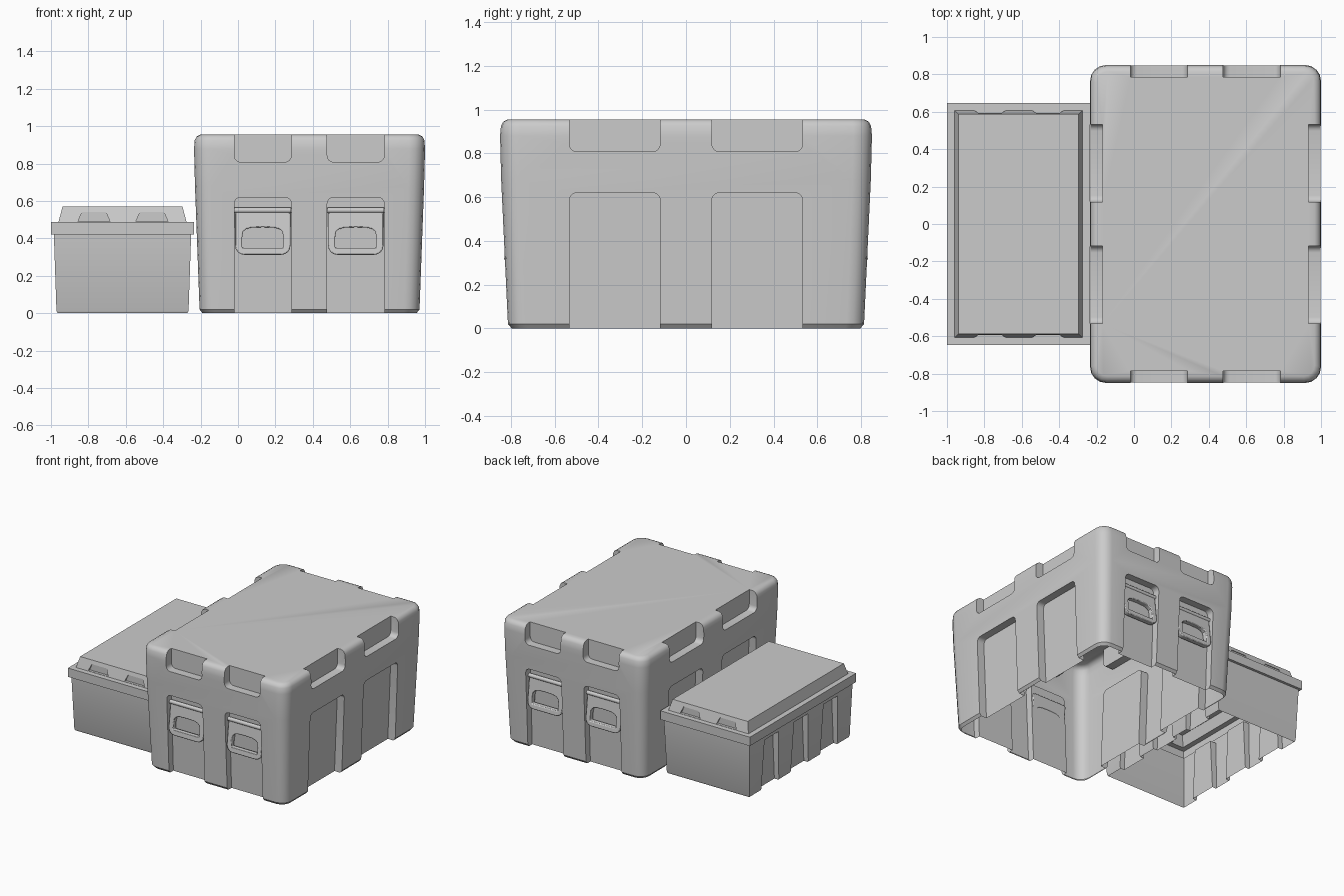
import bpy, bmesh, math
from mathutils import Vector

if "Cube" in bpy.data.objects:
    bpy.data.objects.remove(bpy.data.objects["Cube"])

BIG_X, SMALL_X = 0.3825, -0.6175


def new_object(name, bm):
    bmesh.ops.recalc_face_normals(bm, faces=bm.faces)
    mesh = bpy.data.meshes.new(name)
    bm.to_mesh(mesh)
    bm.free()
    obj = bpy.data.objects.new(name, mesh)
    bpy.context.collection.objects.link(obj)
    return obj


def bridge(bm, rings):
    """Skin a stack of equal point loops and cap both ends."""
    loops = [[bm.verts.new(p) for p in r] for r in rings]
    for a, b in zip(loops, loops[1:]):
        for i in range(len(a)):
            j = (i + 1) % len(a)
            bm.faces.new((a[i], a[j], b[j], b[i]))
    bm.faces.new(loops[0][::-1])
    bm.faces.new(loops[-1])


def outline(u0, u1, z0, z1, r_bottom=0, r_top=0, n=4):
    """Rectangle with separately rounded bottom and top corners."""
    pts = []
    for u, z, su, sz, r, a0 in ((u1, z0, -1, 1, r_bottom, -90), (u1, z1, -1, -1, r_top, 0),
                                (u0, z1, 1, -1, r_top, 90), (u0, z0, 1, 1, r_bottom, 180)):
        if not r:
            pts.append((u, z))
            continue
        for i in range(n + 1):
            a = math.radians(a0 + 90 * i / n)
            pts.append((u + su * r + r * math.cos(a), z + sz * r + r * math.sin(a)))
    return pts


def place(side, cx, u, d, z):
    """Map a width / depth / height point onto one side of a box."""
    return Vector({"front": (u, -d, z), "back": (u, d, z),
                   "right": (cx + d, u, z), "left": (cx - d, u, z)}[side])


def prism(bm, side, cx, pts, inner, outer):
    bridge(bm, [[place(side, cx, u, f(z), z) for u, z in pts] for f in (inner, outer)])


def cut(obj, cutter):
    mod = obj.modifiers.new("cut", "BOOLEAN")
    mod.operation, mod.solver, mod.object = "DIFFERENCE", "EXACT", cutter
    bpy.context.view_layer.update()
    dg = bpy.context.evaluated_depsgraph_get()
    mesh = bpy.data.meshes.new_from_object(obj.evaluated_get(dg))
    obj.modifiers.clear()
    obj.data = mesh
    bpy.data.objects.remove(cutter)


def open_bottom(obj):
    bm = bmesh.new()
    bm.from_mesh(obj.data)
    low = [f for f in bm.faces if all(v.co.z < 0.001 for v in f.verts)]
    bmesh.ops.delete(bm, geom=low, context="FACES")
    bm.to_mesh(obj.data)
    bm.free()


def smooth(obj):
    bpy.ops.object.select_all(action="DESELECT")
    obj.select_set(True)
    bpy.context.view_layer.objects.active = obj
    bpy.ops.object.shade_smooth_by_angle(angle=math.radians(35))


def shell(name, cx, profile):
    """Stack of rectangles: height, half width, half depth, corner radius."""
    bm = bmesh.new()
    bridge(bm, [[(cx + x, y, z) for x, y in outline(-hx, hx, -hy, hy, r, r)]
                for z, hx, hy, r in profile])
    return new_object(name, bm)


# Large crate: tapered, rounded shell
big = shell("large_crate", BIG_X, [
    (0, 0.572, 0.797, 0.07), (0.02, 0.588, 0.814, 0.08), (0.68, 0.6125, 0.845, 0.085),
    (0.88, 0.6175, 0.85, 0.085), (0.925, 0.614, 0.846, 0.083),
    (0.945, 0.603, 0.835, 0.075), (0.955, 0.583, 0.815, 0.06)])

# Lower panels and upper notches on all four sides
bm = bmesh.new()
for side, depth, spans in (
        ("front", 0.785, ((-0.02, 0.285), (0.477, 0.782))),
        ("back", 0.785, ((-0.02, 0.285), (0.477, 0.782))),
        ("right", 0.55, ((-0.533, -0.118), (0.118, 0.533))),
        ("left", 0.55, ((-0.533, -0.118), (0.118, 0.533)))):
    for u0, u1 in spans:
        prism(bm, side, BIG_X, outline(u0, u1, -0.1, 0.62, 0, 0.035),
              lambda z: depth - 0.025 + 0.025 * z / 0.62, lambda z: depth + 0.2)
        prism(bm, side, BIG_X, outline(u0, u1, 0.808, 1.05, 0.035, 0),
              lambda z: depth, lambda z: depth + 0.2)
cut(big, new_object("crate_cutter", bm))
open_bottom(big)
smooth(big)

# Small crate: plain corners, overhanging rim, raised lid
small = shell("small_crate", SMALL_X, [
    (0, 0.347, 0.606, 0), (0.012, 0.353, 0.612, 0), (0.42, 0.367, 0.628, 0),
    (0.42, 0.3825, 0.648, 0), (0.488, 0.3825, 0.648, 0),
    (0.488, 0.342, 0.608, 0), (0.57, 0.321, 0.587, 0)])

# Side grooves and lid end notches
bm = bmesh.new()
for side in ("left", "right"):
    for y in (-0.36, 0, 0.36):
        prism(bm, side, SMALL_X, [(y - 0.11, -0.05), (y + 0.11, -0.05), (y + 0.085, 0.385), (y - 0.085, 0.385)],
              lambda z: 0.315, lambda z: 0.45)
for side in ("front", "back"):
    for x in (-0.77, -0.46):
        prism(bm, side, SMALL_X, [(x - 0.086, 0.49), (x + 0.086, 0.49), (x + 0.063, 0.542), (x - 0.063, 0.542)],
              lambda z: 0.588, lambda z: 0.63)
cut(small, new_object("small_cutter", bm))
open_bottom(small)
smooth(small)


# Drop handles with hinge bars
def front_plane(z):
    return 0.832 - 0.12 * (z - 0.31)


for side in ("front", "back"):
    for i, x in enumerate((0.1325, 0.6295)):
        bm = bmesh.new()
        prism(bm, side, 0, outline(x - 0.148, x + 0.148, 0.312, 0.545, 0.05, 0.015),
              lambda z: front_plane(z) - 0.04, front_plane)
        handle = new_object(f"{side}_handle_{i + 1}", bm)
        # arched grip opening
        arch = [(x - 0.11, 0.35), (x + 0.11, 0.35)]
        for k in range(9):
            a = math.pi * k / 8
            c, s = math.cos(a), math.sin(a)
            arch.append((x + 0.11 * math.copysign(abs(c) ** 0.6, c), 0.405 + 0.055 * s ** 0.6 if s > 1e-6 else 0.405))
        bm = bmesh.new()
        prism(bm, side, 0, arch, lambda z: 0.7, lambda z: 0.9)
        cut(handle, new_object("grip_cutter", bm))
        bev = handle.modifiers.new("round", "BEVEL")
        bev.width, bev.segments, bev.angle_limit = 0.01, 2, math.radians(50)
        smooth(handle)
        # hinge bar
        bm = bmesh.new()
        rings = []
        for u in (x - 0.152, x + 0.152):
            rings.append([place(side, 0, u, 0.797 + 0.015 * math.cos(k * math.pi / 6),
                                0.55 + 0.015 * math.sin(k * math.pi / 6)) for k in range(12)])
        bridge(bm, rings)
        smooth(new_object(f"{side}_hinge_bar_{i + 1}", bm))
